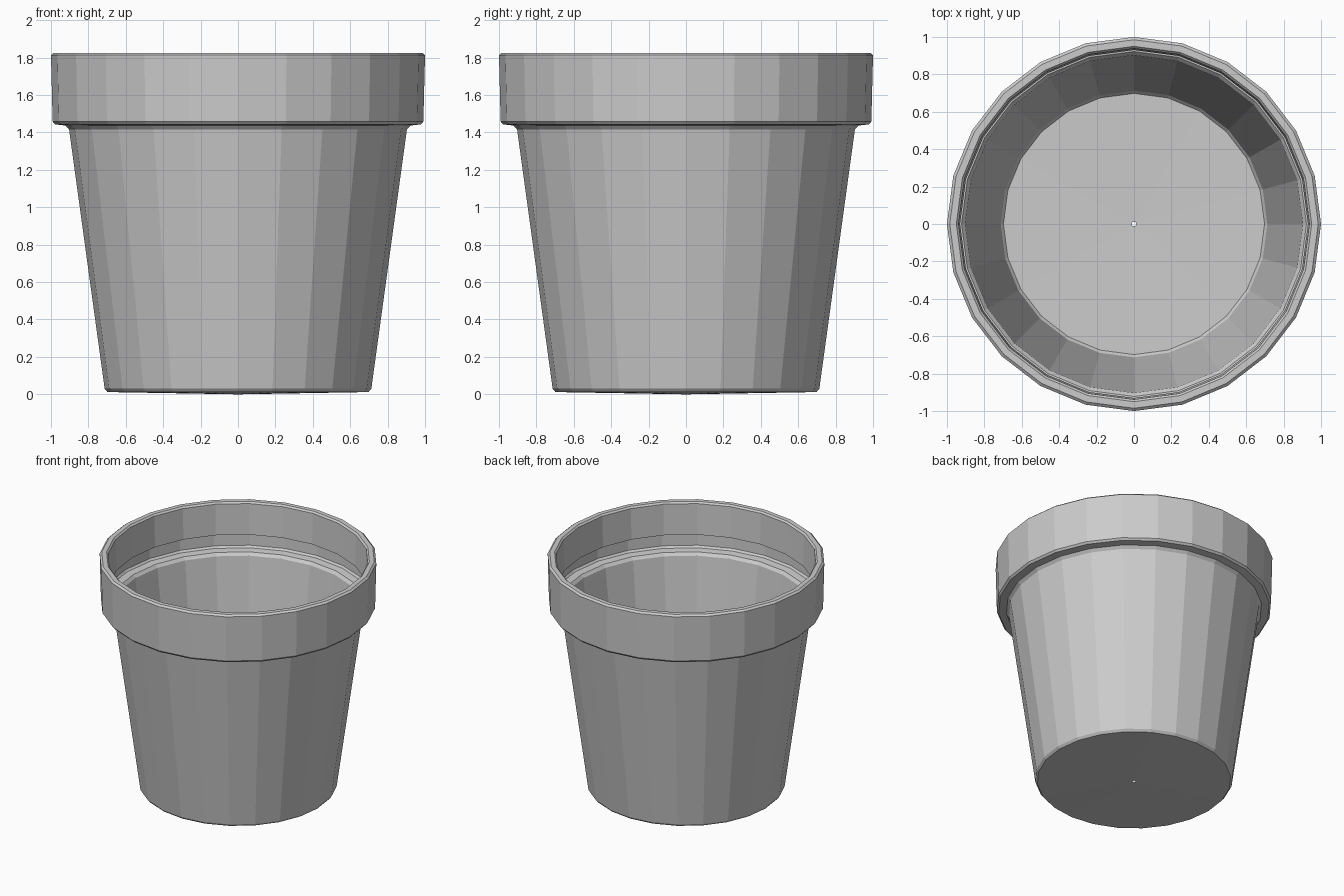
import bpy, bmesh
from math import cos, sin, tau

if "Cube" in bpy.data.objects:
    bpy.data.objects.remove(bpy.data.objects["Cube"])

SIDES = 24


def lathe(name, profile):
    """Spin an open (radius, z) profile around z into a flat-shaded shell."""
    bm = bmesh.new()
    rings = [[bm.verts.new((r * cos(tau * i / SIDES), r * sin(tau * i / SIDES), z))
              for i in range(SIDES)] for r, z in profile]
    for a, b in zip(rings, rings[1:]):
        for i in range(SIDES):
            j = (i + 1) % SIDES
            bm.faces.new((a[i], a[j], b[j], b[i]))
    mesh = bpy.data.meshes.new(name)
    bm.to_mesh(mesh)
    bm.free()
    obj = bpy.data.objects.new(name, mesh)
    bpy.context.collection.objects.link(obj)
    return obj


# Thin-walled pot: drain hole, base, tapered wall, collar, lip, inner flange
lathe("flower_pot", [
    (0.012, 0.0),                                # tiny drain hole edge
    (0.698, 0.012), (0.713, 0.03),               # base and its bevel
    (0.903, 1.415), (0.922, 1.437),              # tapered wall, cove
    (0.978, 1.443), (0.991, 1.458),              # underside of collar
    (1.0, 1.813), (0.985, 1.826),                # collar, outer lip bevel
    (0.95, 1.826), (0.938, 1.813),               # lip, inner bevel
    (0.93, 1.57),                                # inner flange
])
